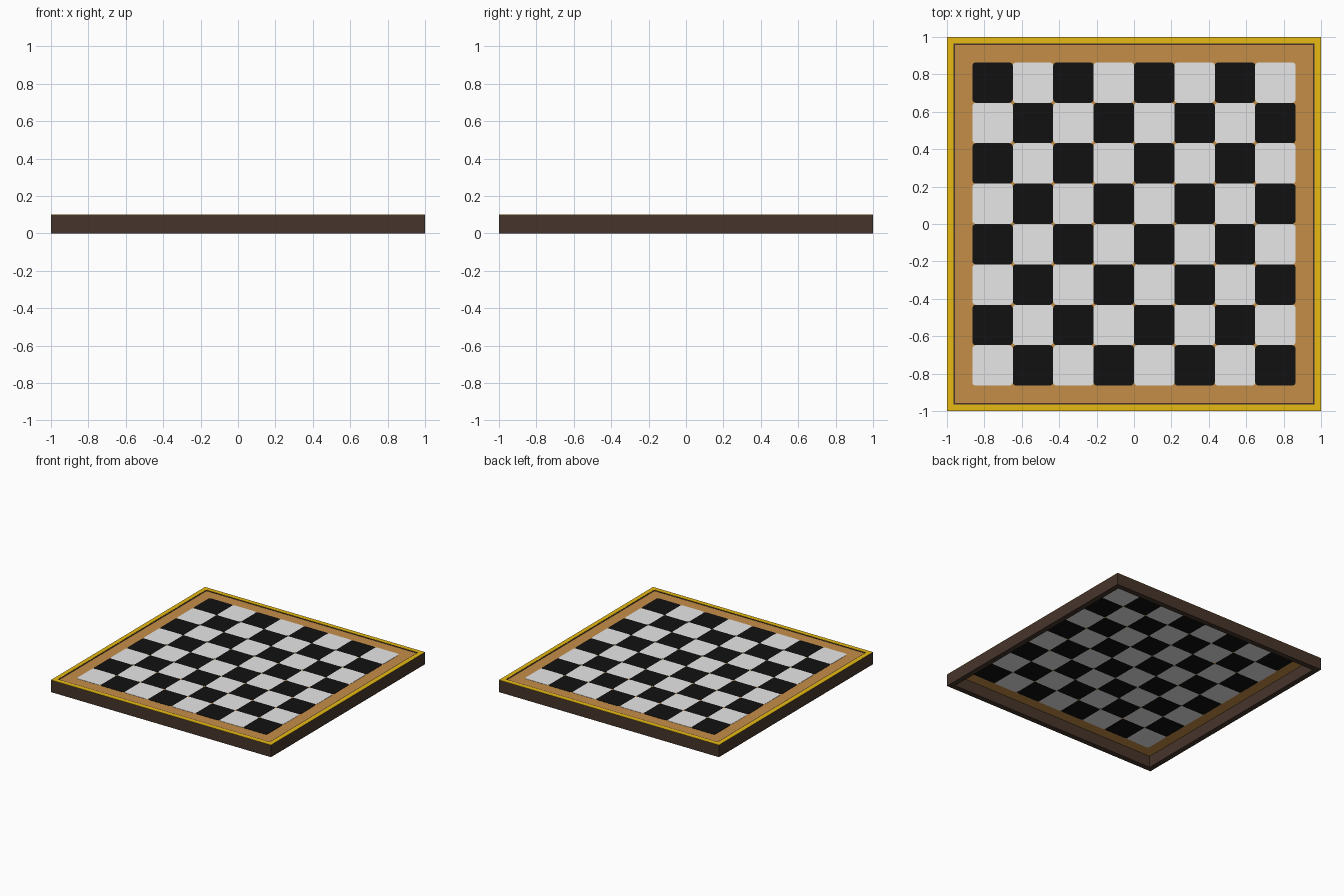
import bpy, bmesh, math

if "Cube" in bpy.data.objects:
    bpy.data.objects.remove(bpy.data.objects["Cube"])


def material(name, rgb):
    m = bpy.data.materials.new(name)
    m.diffuse_color = (*rgb, 1)
    m.use_nodes = True
    m.node_tree.nodes["Principled BSDF"].inputs["Base Color"].default_value = m.diffuse_color
    return m


WALNUT = material("dark walnut", (0.062, 0.036, 0.024))
GOLD = material("gold", (0.80, 0.49, 0.006))
TAN = material("tan wood", (0.56, 0.27, 0.065))
WHITE = material("off white", (0.80, 0.80, 0.80))
BLACK = material("black", (0.0055, 0.0055, 0.0055))


def finish(bm, name, mat):
    bmesh.ops.recalc_face_normals(bm, faces=bm.faces)
    mesh = bpy.data.meshes.new(name)
    bm.to_mesh(mesh)
    bm.free()
    obj = bpy.data.objects.new(name, mesh)
    bpy.context.collection.objects.link(obj)
    mesh.materials.append(mat)
    return obj


def square_ring(name, inner, outer, z0, z1, mat):
    """Square frame with mitred corners and a rectangular section."""
    bm = bmesh.new()
    section = [(outer, z0), (outer, z1), (inner, z1), (inner, z0)]
    corners = [(-1, -1), (1, -1), (1, 1), (-1, 1)]
    loops = [[bm.verts.new((sx * r, sy * r, z)) for r, z in section]
             for sx, sy in corners]
    for i in range(4):
        a, b = loops[i], loops[(i + 1) % 4]
        for j in range(4):
            k = (j + 1) % 4
            bm.faces.new((a[j], b[j], b[k], a[k]))
    return finish(bm, name, mat)


def rounded_square(cx, cy, half, radius, steps=3):
    points = []
    for q, (sx, sy) in enumerate([(1, 1), (-1, 1), (-1, -1), (1, -1)]):
        for s in range(steps + 1):
            a = math.pi / 2 * (q + s / steps)
            points.append((cx + sx * (half - radius) + radius * math.cos(a),
                           cy + sy * (half - radius) + radius * math.sin(a)))
    return points


def squares(name, parity, mat):
    """Every other playing square, as thin plates seen from both sides."""
    bm = bmesh.new()
    for row in range(8):
        for col in range(8):
            if (row + col) % 2 != parity:
                continue
            pts = rounded_square((col - 3.5) * CELL, (row - 3.5) * CELL,
                                 CELL / 2, 0.018)
            low = [bm.verts.new((x, y, 0.093)) for x, y in pts]
            high = [bm.verts.new((x, y, 0.098)) for x, y in pts]
            bm.faces.new(low[::-1])
            bm.faces.new(high)
            for i in range(len(pts)):
                k = (i + 1) % len(pts)
                bm.faces.new((low[i], low[k], high[k], high[i]))
    return finish(bm, name, mat)


CELL = 0.216

# Hollow walnut wall frame, open underneath
square_ring("wall_frame", 0.956, 1.0, 0.0, 0.0985, WALNUT)
# Gold trim along the top of the walls
square_ring("gold_trim", 0.964, 1.0, 0.0985, 0.10, GOLD)

# Thin tan board carrying the playing squares
bm = bmesh.new()
bmesh.ops.create_grid(bm, x_segments=1, y_segments=1, size=0.957)
bmesh.ops.translate(bm, verts=bm.verts, vec=(0, 0, 0.096))
plate = bmesh.ops.extrude_face_region(bm, geom=bm.faces[:])
for v in plate["geom"]:
    if isinstance(v, bmesh.types.BMVert):
        v.co.z -= 0.001
finish(bm, "board_plate", TAN)

# Playing squares
squares("white_squares", 0, WHITE)
squares("black_squares", 1, BLACK)
